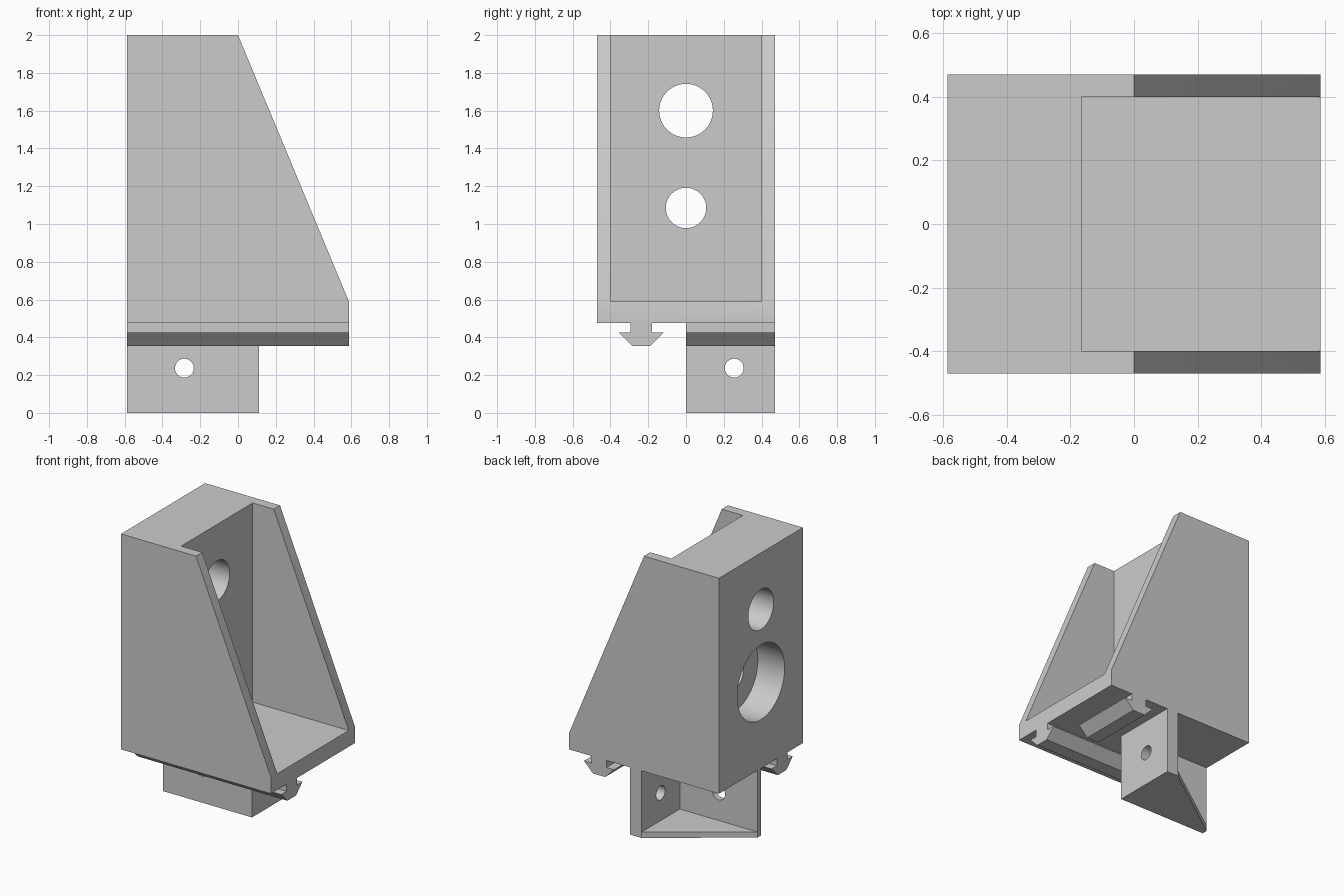
import bpy, bmesh
from math import radians, cos, sin, tau

if "Cube" in bpy.data.objects:
    bpy.data.objects.remove(bpy.data.objects["Cube"], do_unlink=True)

grey = bpy.data.materials.new("plain grey")
colour = (0.6, 0.6, 0.6, 1)
grey.use_nodes = True
grey.diffuse_color = colour
grey.node_tree.nodes["Principled BSDF"].inputs["Base Color"].default_value = colour

# Ways to place a 2D profile point (u, v) at distance w along an axis
PLACE = {
    "x": lambda u, v, w: (w, u, v),
    "y": lambda u, v, w: (u, w, v),
    "z": lambda u, v, w: (u, v, w),
}


def prism(name, profile, axis, start, end):
    """Extrude a closed profile along an axis."""
    bm = bmesh.new()
    place = PLACE[axis]
    low, high = ([bm.verts.new(place(u, v, w)) for u, v in profile] for w in (start, end))
    bm.faces.new(low)
    bm.faces.new(high)
    n = len(profile)
    for i in range(n):
        j = (i + 1) % n
        bm.faces.new((low[i], low[j], high[j], high[i]))
    bmesh.ops.recalc_face_normals(bm, faces=bm.faces)
    mesh = bpy.data.meshes.new(name)
    bm.to_mesh(mesh)
    bm.free()
    mesh.materials.append(grey)
    obj = bpy.data.objects.new(name, mesh)
    bpy.context.collection.objects.link(obj)
    return obj


def rect(u0, u1, v0, v1):
    return [(u0, v0), (u1, v0), (u1, v1), (u0, v1)]


def circle(u, v, r, n=64):
    return [(u + r * cos(tau * i / n), v + r * sin(tau * i / n)) for i in range(n)]


def activate(obj):
    bpy.ops.object.select_all(action="DESELECT")
    obj.select_set(True)
    bpy.context.view_layer.objects.active = obj


def cut(obj, cutter):
    """Subtract the cutter from the object and discard it."""
    cutter.hide_render = True
    mod = obj.modifiers.new("cut", "BOOLEAN")
    mod.operation = "DIFFERENCE"
    mod.solver = "EXACT"
    mod.object = cutter
    activate(obj)
    bpy.ops.object.modifier_apply(modifier=mod.name)
    bpy.data.objects.remove(cutter, do_unlink=True)


def smooth(obj):
    activate(obj)
    bpy.ops.object.shade_smooth_by_angle(angle=radians(30))


BACK, TIP, HALF = -0.587, 0.587, 0.47
BASE, FLOOR, TOP = 0.475, 0.59, 2.0

# Sloped housing with an open pocket
housing = prism("housing", [(BACK, BASE), (TIP, BASE), (TIP, FLOOR), (0, TOP), (BACK, TOP)],
                "y", -HALF, HALF)
cut(housing, prism("pocket_cutter", rect(-0.165, 1, FLOOR, 2.5), "y", -0.4, 0.4))

# Upper hole, lower hole and its counterbore through the thick wall
cut(housing, prism("upper_hole_cutter", circle(0, 1.6, 0.142), "x", -1, 0.3))
cut(housing, prism("lower_hole_cutter", circle(0, 1.085, 0.107), "x", -1, 0.3))
cut(housing, prism("counterbore_cutter", circle(0, 1.085, 0.265), "x", -1, BACK + 0.21))
smooth(housing)

# Arrow-section rails under the housing
def rail_profile(centre):
    half = [(0.058, BASE), (0.058, 0.425), (0.118, 0.425), (0.048, 0.355)]
    return [(centre + u, v) for u, v in half] + [(centre - u, v) for u, v in reversed(half)]


prism("long_rail", rail_profile(-0.237), "x", BACK, TIP)
prism("cross_rail", rail_profile(0.352), "y", 0, HALF)

# Corner bracket: two drilled walls and a triangular floor
inner_x, outer_x, inner_y = 0.02, 0.11, 0.04
end_wall = prism("bracket_end_wall", rect(0, HALF, 0, BASE), "x", inner_x, outer_x)
cut(end_wall, prism("end_hole_cutter", circle(0.255, 0.237, 0.05, 32), "x", -0.3, 0.3))
side_wall = prism("bracket_side_wall", rect(BACK, inner_x, 0, BASE), "y", 0, inner_y)
cut(side_wall, prism("side_hole_cutter", circle(-0.284, 0.237, 0.05, 32), "y", -0.3, 0.3))
for wall in (end_wall, side_wall):
    smooth(wall)
prism("bracket_floor", [(inner_x, inner_y), (inner_x, HALF), (BACK, inner_y)], "z", 0, 0.04)
